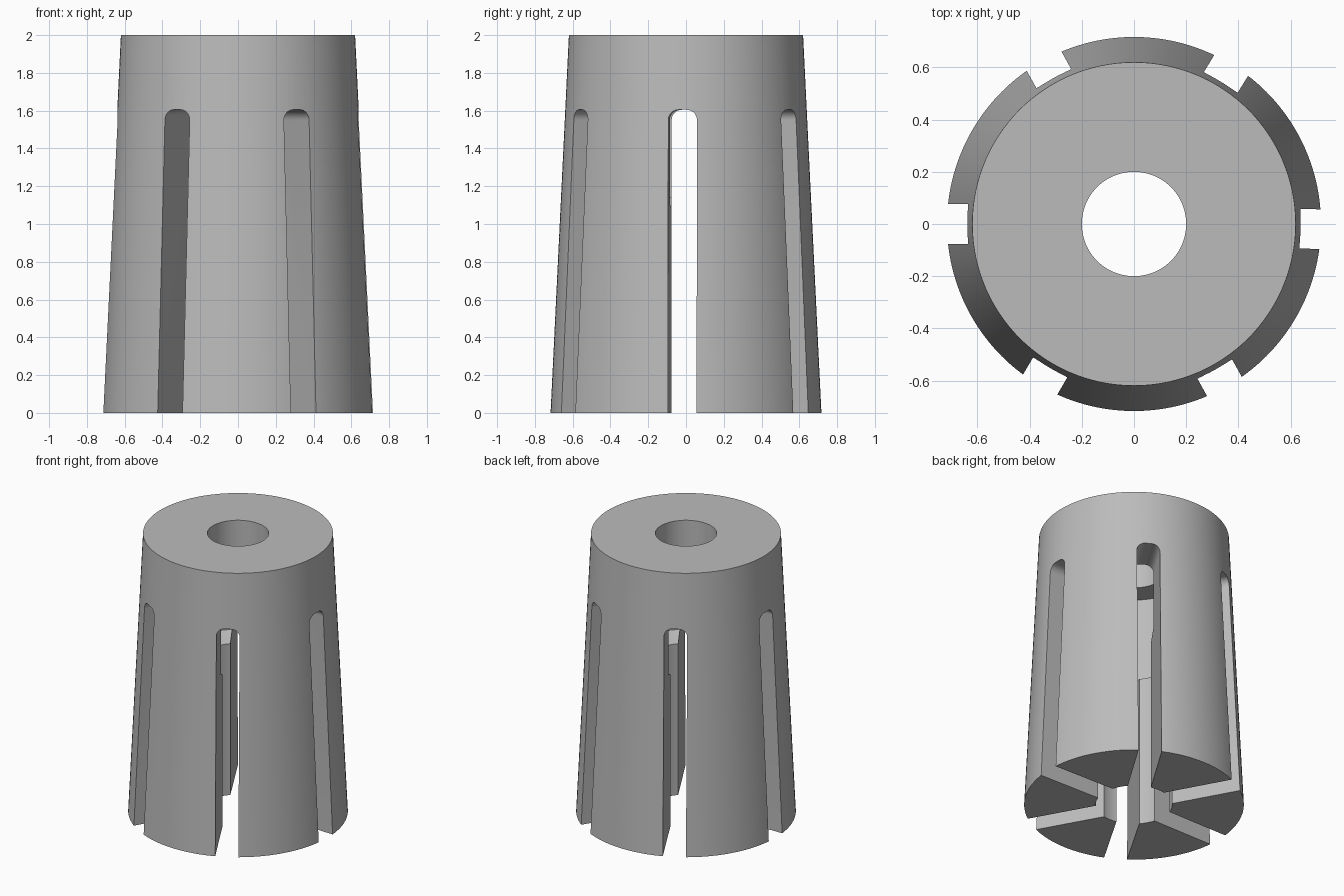
import bpy, bmesh, math
from mathutils import Matrix

if "Cube" in bpy.data.objects:
    bpy.data.objects.remove(bpy.data.objects["Cube"], do_unlink=True)

metal = bpy.data.materials.new("plain grey metal")
metal.use_nodes = True
GREY = (0.5, 0.5, 0.5, 1)
metal.diffuse_color = GREY
metal.node_tree.nodes["Principled BSDF"].inputs["Base Color"].default_value = GREY


def make_object(name, bm):
    bmesh.ops.recalc_face_normals(bm, faces=bm.faces)
    mesh = bpy.data.meshes.new(name)
    bm.to_mesh(mesh)
    bm.free()
    mesh.materials.append(metal)
    obj = bpy.data.objects.new(name, mesh)
    bpy.context.collection.objects.link(obj)
    return obj


def lathe(name, profile, steps=120):
    """Revolve a closed (radius, height) profile about z."""
    bm = bmesh.new()
    verts = [bm.verts.new((r, 0, z)) for r, z in profile]
    edges = [bm.edges.new((v, verts[i - 1])) for i, v in enumerate(verts)]
    bmesh.ops.spin(bm, geom=verts + edges, cent=(0, 0, 0), axis=(0, 0, 1),
                   angle=math.tau, steps=steps, use_duplicate=False)
    bmesh.ops.remove_doubles(bm, verts=bm.verts, dist=1e-4)
    return make_object(name, bm)


def slot_cutter(angle, half=0.076, top=1.605, corner=0.055):
    """Radial slot with rounded upper corners, open at the bottom."""
    outline = [(-half, -0.1), (half, -0.1)]
    for side, start in ((1, 0), (-1, 90)):
        for k in range(9):
            a = math.radians(start + 90 * k / 8)
            outline.append((side * (half - corner) + corner * math.cos(a),
                            top - corner + corner * math.sin(a)))
    bm = bmesh.new()
    face = bm.faces.new([bm.verts.new((0.04, y, z)) for y, z in outline])
    out = bmesh.ops.extrude_face_region(bm, geom=[face])["geom"]
    bmesh.ops.translate(bm, vec=(1, 0, 0),
                        verts=[g for g in out if isinstance(g, bmesh.types.BMVert)])
    bmesh.ops.transform(bm, verts=bm.verts,
                        matrix=Matrix.Rotation(math.radians(angle), 4, "Z"))
    cutter = make_object("slot_cutter", bm)
    cutter.hide_render = True
    return cutter


# Tapered sleeve with a stepped bore and an inner chamber
sleeve = lathe("slotted_sleeve", [
    (0.717, 0), (0.62, 2), (0.2, 2), (0.2, 1.75),
    (0.36, 1.75), (0.36, 1.14), (0.25, 1.09), (0.25, 0)])
bpy.context.view_layer.objects.active = sleeve
sleeve.select_set(True)

# Six slots that divide the lower part into fingers
for angle in (-1.6, 58.5, 118.9, 180, 239.7, 299.1):
    cutter = slot_cutter(angle)
    cut = sleeve.modifiers.new("slot", "BOOLEAN")
    cut.operation = "DIFFERENCE"
    cut.solver = "EXACT"
    cut.object = cutter
    bpy.ops.object.modifier_apply(modifier=cut.name)
    bpy.data.objects.remove(cutter, do_unlink=True)

bpy.ops.object.shade_smooth_by_angle(angle=math.radians(30))
